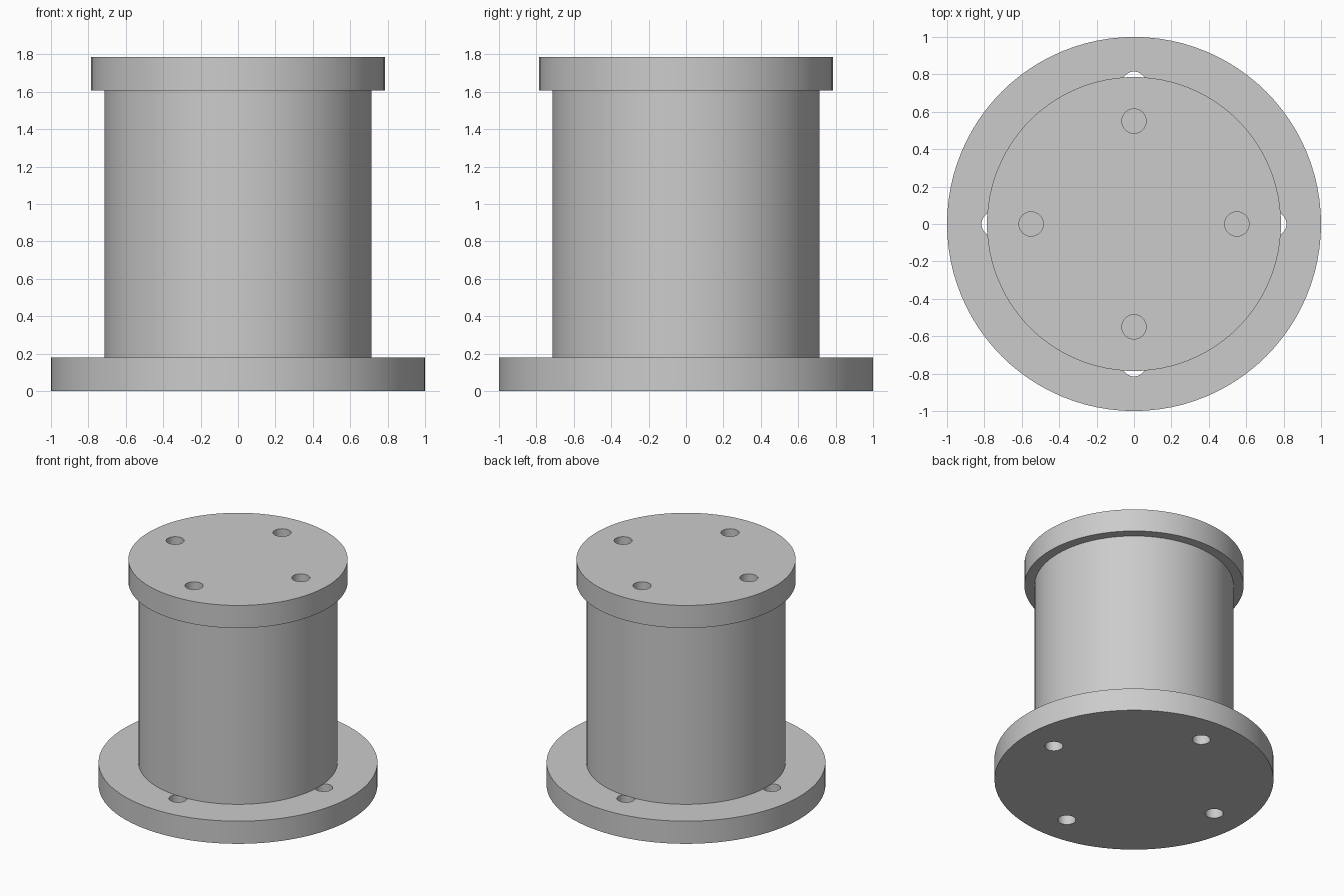
import bpy, bmesh
from math import cos, sin, pi
from mathutils import Matrix

cube = bpy.data.objects.get("Cube")
if cube:
    bpy.data.objects.remove(cube, do_unlink=True)

# Material
steel = bpy.data.materials.new("plain grey")
steel.use_nodes = True
steel.diffuse_color = (0.6, 0.6, 0.6, 1)
steel.node_tree.nodes["Principled BSDF"].inputs["Base Color"].default_value = (0.6, 0.6, 0.6, 1)

PLATE = 0.179      # flange thickness
HEIGHT = 1.786
HOLE = 0.065       # bolt hole radius


def cylinders(name, radius, low, high, centres=((0, 0),), sides=96):
    """One object made of upright cylinders at the given centres."""
    bm = bmesh.new()
    for x, y in centres:
        bmesh.ops.create_cone(
            bm, cap_ends=True, segments=sides, radius1=radius, radius2=radius,
            depth=high - low, matrix=Matrix.Translation((x, y, (low + high) / 2)))
    mesh = bpy.data.meshes.new(name)
    bm.to_mesh(mesh)
    bm.free()
    mesh.materials.append(steel)
    obj = bpy.data.objects.new(name, mesh)
    bpy.context.collection.objects.link(obj)
    return obj


def activate(obj):
    bpy.ops.object.select_all(action="DESELECT")
    obj.select_set(True)
    bpy.context.view_layer.objects.active = obj


def flange(name, radius, low, bolt_circle):
    """Round plate with four bolt holes right through it."""
    plate = cylinders(name, radius, low, low + PLATE)
    centres = [(bolt_circle * cos(i * pi / 2), bolt_circle * sin(i * pi / 2)) for i in range(4)]
    cutter = cylinders(name + "_hole_cutter", HOLE, low - 0.1, low + PLATE + 0.1, centres, 32)
    cutter.hide_render = True
    cut = plate.modifiers.new("bolt holes", "BOOLEAN")
    cut.operation = "DIFFERENCE"
    cut.solver = "EXACT"
    cut.object = cutter
    activate(plate)
    bpy.ops.object.modifier_apply(modifier=cut.name)
    bpy.data.objects.remove(cutter, do_unlink=True)
    return plate


# Wide base, solid column and smaller top plate
parts = [
    flange("base_flange", 1.0, 0, 0.75),
    cylinders("column", 0.714, PLATE, HEIGHT - PLATE),
    flange("top_flange", 0.786, HEIGHT - PLATE, 0.55),
]

for part in parts:
    activate(part)
    bpy.ops.object.shade_smooth_by_angle(angle=pi / 6)
